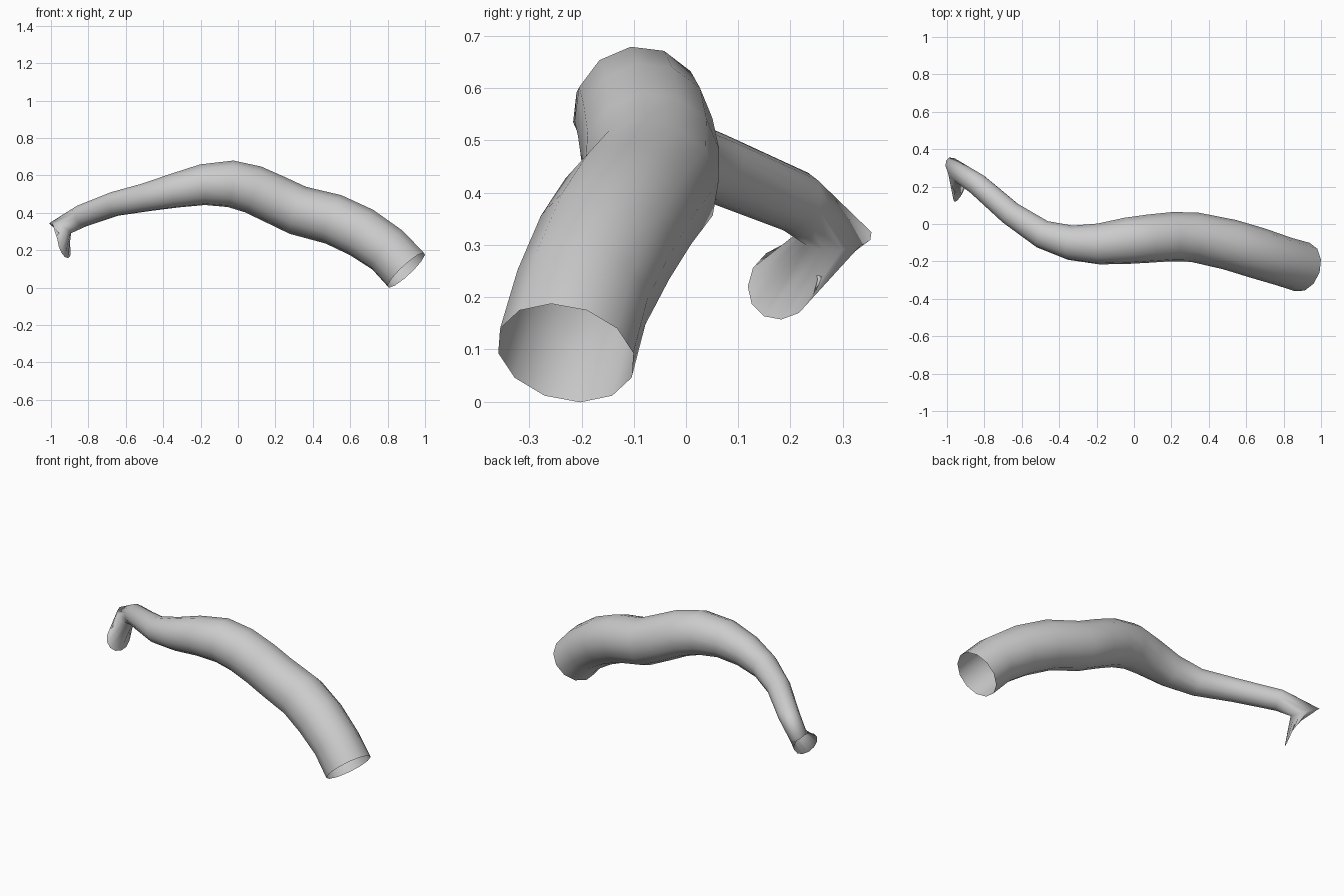
import bpy, bmesh, math
from mathutils import Vector

cube = bpy.data.objects.get("Cube")
if cube:
    bpy.data.objects.remove(cube, do_unlink=True)

SIDES = 12

# Centre line of the limb with a radius at each station, thick end to thin end
STATIONS = [
    (0.90, -0.23, 0.093, 0.135), (0.80, -0.20, 0.20, 0.133),
    (0.66, -0.155, 0.295, 0.137), (0.51, -0.11, 0.365, 0.136),
    (0.32, -0.07, 0.413, 0.133), (0.20, -0.068, 0.47, 0.132),
    (0.08, -0.078, 0.525, 0.13), (-0.04, -0.09, 0.555, 0.125),
    (-0.19, -0.107, 0.55, 0.11), (-0.34, -0.10, 0.518, 0.093),
    (-0.49, -0.055, 0.483, 0.077), (-0.66, 0.057, 0.447, 0.066),
    (-0.835, 0.21, 0.383, 0.06), (-0.95, 0.285, 0.318, 0.052),
    (-0.93, 0.185, 0.227, 0.073),
]
TIP_NORMAL = Vector((-0.87, 0.4, -0.28)).normalized()


def make_material(name, value):
    mat = bpy.data.materials.new(name)
    mat.use_nodes = True
    color = (value, value, value, 1.0)
    mat.diffuse_color = color
    shader = mat.node_tree.nodes["Principled BSDF"]
    shader.inputs["Base Color"].default_value = color
    shader.inputs["Roughness"].default_value = 0.8
    return mat


def sweep_tube(name, stations, end_normal, mat):
    """Open tube with mitred bends and an untwisted frame."""
    points = [Vector(s[:3]) for s in stations]
    steps = [(b - a).normalized() for a, b in zip(points, points[1:])]
    bm = bmesh.new()
    normal = steps[0]
    side = normal.cross(Vector((0, 0, 1))).normalized()
    previous = None
    for i, centre in enumerate(points):
        radius = stations[i][3]
        before, after = steps[max(i - 1, 0)], steps[min(i, len(steps) - 1)]
        new_normal = (before + after).normalized()
        if i == len(points) - 1:
            new_normal = end_normal
        side = normal.rotation_difference(new_normal) @ side
        normal = new_normal
        up = normal.cross(side)
        # Widen the section across the bend
        bend = before - after
        stretch = 0.0
        if bend.length > 0.01:
            stretch = min(1 / before.dot((before + after).normalized()), 1.6) - 1
            bend.normalize()
        ring = []
        for k in range(SIDES):
            a = math.tau * k / SIDES
            offset = (side * math.cos(a) + up * math.sin(a)) * radius
            offset += bend * offset.dot(bend) * stretch
            ring.append(bm.verts.new(centre + offset))
        if previous:
            for k in range(SIDES):
                n = (k + 1) % SIDES
                face = bm.faces.new((previous[k], previous[n], ring[n], ring[k]))
                face.smooth = True
        previous = ring
    mesh = bpy.data.meshes.new(name)
    bm.to_mesh(mesh)
    bm.free()
    mesh.materials.append(mat)
    obj = bpy.data.objects.new(name, mesh)
    bpy.context.collection.objects.link(obj)
    return obj


# Hollow curved limb, open at both ends, with a hooked tip
sweep_tube("curved_limb", STATIONS, TIP_NORMAL, make_material("light grey", 0.6))
